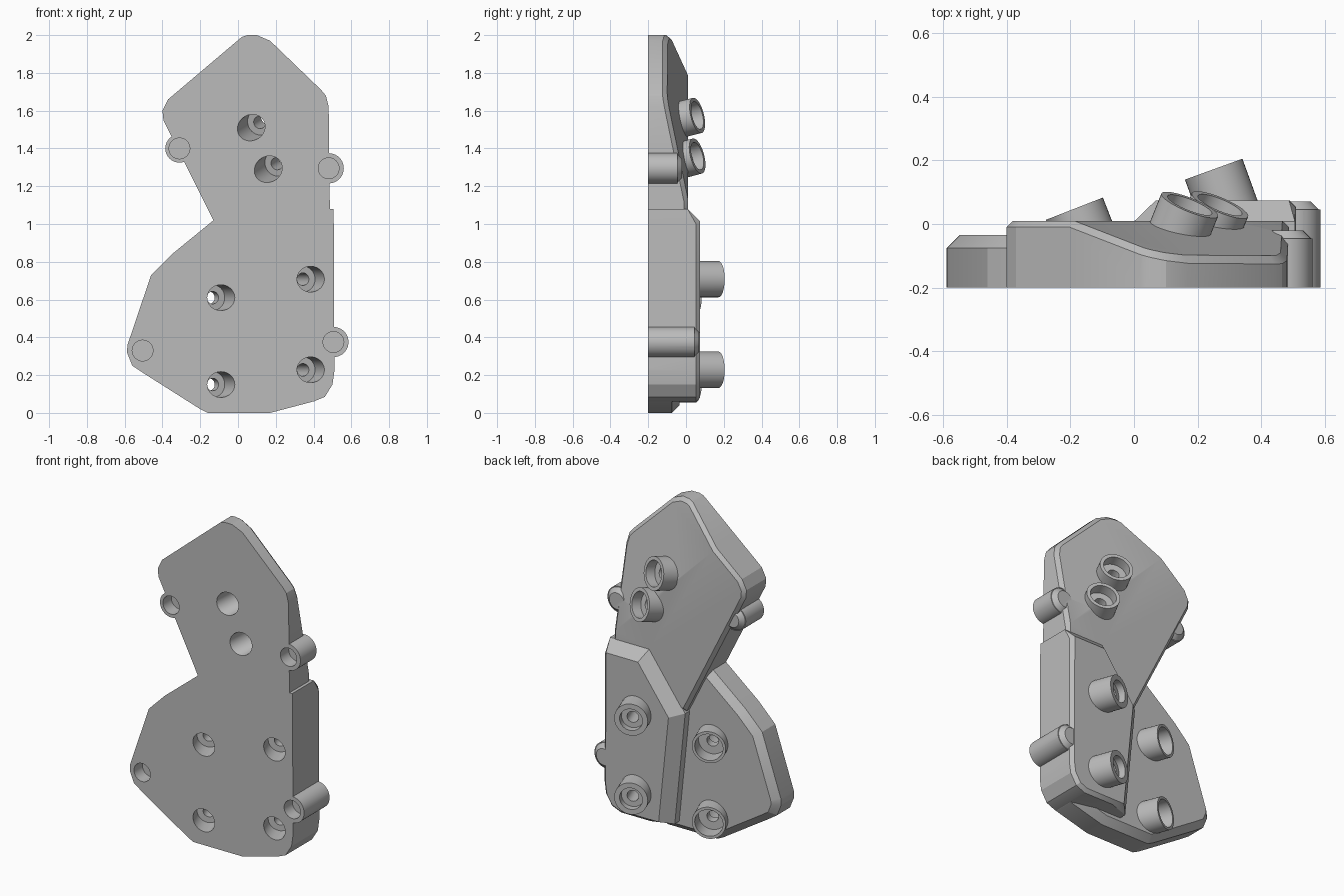
import bpy, bmesh
from mathutils import Vector

if "Cube" in bpy.data.objects:
    bpy.data.objects.remove(bpy.data.objects["Cube"], do_unlink=True)

FRONT = -0.2
grey = bpy.data.materials.new("plain grey")
grey.use_nodes = True
grey.diffuse_color = (0.5, 0.5, 0.5, 1)
grey.node_tree.nodes["Principled BSDF"].inputs["Base Color"].default_value = (0.5, 0.5, 0.5, 1)


def to_object(name, bm):
    bmesh.ops.recalc_face_normals(bm, faces=bm.faces)
    mesh = bpy.data.meshes.new(name)
    bm.to_mesh(mesh)
    bm.free()
    mesh.materials.append(grey)
    obj = bpy.data.objects.new(name, mesh)
    bpy.context.collection.objects.link(obj)
    return obj


def inset(pts, widths):
    """Move each edge of an outline inwards by its own width."""
    n = len(pts)
    area = sum(pts[i - 1].cross(pts[i]) for i in range(n))
    side = 1 if area > 0 else -1
    result = []
    for i in range(n):
        a = (pts[i] - pts[i - 1]).normalized()
        b = (pts[(i + 1) % n] - pts[i]).normalized()
        na, nb = Vector((-a.y, a.x)) * side, Vector((-b.y, b.x)) * side
        wa, wb = widths[i - 1], widths[i]
        det = a.cross(b)
        if abs(det) < 0.02:
            result.append(pts[i] + (na + nb) * (wa + wb) / 4)
        else:
            # Meeting point of the two shifted edges
            p, q = pts[i] + na * wa, pts[i] + nb * wb
            result.append(p + a * ((q - p).cross(b) / det))
    return result


def plate(name, outline, back, start, widths):
    """Extruded outline with a chamfered back rim; widths are per edge."""
    pts = [Vector(p) for p in outline]
    n = len(pts)
    if not isinstance(widths, list):
        widths = [widths] * n
    inner = inset(pts, widths)
    bm = bmesh.new()
    rings = [[bm.verts.new((p.x, start, p.y)) for p in pts],
             [bm.verts.new((p.x, back - max(widths[i - 1], widths[i]), p.y))
              for i, p in enumerate(pts)],
             [bm.verts.new((p.x, back, p.y)) for p in inner]]
    for lo, hi in zip(rings, rings[1:]):
        for i in range(n):
            j = (i + 1) % n
            bm.faces.new((lo[i], lo[j], hi[j], hi[i]))
    bm.faces.new(rings[0])
    bm.faces.new(rings[-1])
    return to_object(name, bm)


def rod(name, p, q, r, r_end=None):
    p, q = Vector(p), Vector(q)
    bm = bmesh.new()
    bmesh.ops.create_cone(bm, cap_ends=True, segments=40, radius1=r,
                          radius2=r if r_end is None else r_end, depth=(q - p).length)
    bm.transform((q - p).to_track_quat('Z', 'Y').to_matrix().to_4x4())
    bmesh.ops.translate(bm, verts=bm.verts, vec=(p + q) / 2)
    return to_object(name, bm)


def combine(body, tool, operation):
    mod = body.modifiers.new("combine", 'BOOLEAN')
    mod.operation, mod.solver, mod.object = operation, 'EXACT', tool
    bpy.context.view_layer.update()
    result = bpy.data.meshes.new_from_object(
        body.evaluated_get(bpy.context.evaluated_depsgraph_get()))
    body.modifiers.clear()
    body.data = result
    bpy.data.objects.remove(tool, do_unlink=True)


# Upper plate, with its upper corner bent forwards
upper = plate("mounting_plate", [
    (.05, 2), (.1, 2), (.17, 1.97), (.44, 1.71), (.465, 1.68), (.48, 1.62), (.49, .76),
    (0, .76), (-.37, 1.5), (-.395, 1.55), (-.4, 1.6), (-.37, 1.66), (.02, 1.99)],
    .01, -.25, .02)
bm = bmesh.new()
bm.from_mesh(upper.data)
bmesh.ops.bisect_plane(bm, geom=bm.verts[:] + bm.edges[:] + bm.faces[:], dist=1e-5,
                       plane_co=(0, 0, 1.6), plane_no=(1, 0, 1))
for v in bm.verts:
    if v.co.y > -.1:
        v.co.y -= .21 * max(0, v.co.x + v.co.z - 1.6)
bm.to_mesh(upper.data)
bm.free()
body = upper

# Thin lower wing
parts = [plate("lower_wing", [
    (.03, 1.15), (-.35, .84), (-.46, .73), (-.585, .36), (-.588, .32), (-.56, .25),
    (-.5, .21), (-.2, .02), (-.16, 0), (.17, 0), (.39, .058), (.45, .085), (.49, .15),
    (.5, .22), (.45, 1.1)], -.035, -.26, .04)]

# Raised lower block: wide slope inwards, narrow chamfer outside
parts.append(plate("raised_block", [
    (.505, 1.08), (.24, 1.08), (0, .75), (.07, .06), (.2, .06), (.4, .06), (.46, .085),
    (.5, .15), (.51, .22), (.507, 1)], .073, -.27, [.065] * 3 + [.02] * 7))

# Locating pegs: x, z, radius, back end
pegs = [(-.31, 1.4, .075, 0), (.48, 1.295, .08, -.02), (.505, .375, .08, .07)]
for x, z, r, end in pegs:
    parts.append(rod("peg", (x, -.28, z), (x, end - .025, z), r))
    parts.append(rod("peg_tip", (x, end - .03, z), (x, end, z), r, r - .03))

# Tilted screw posts: front centre, tip centre, recess radius, recess depth
posts = [((.07, 1.51), (.175, .06, 1.575), .075, .06),
         ((.16, 1.29), (.27, .06, 1.36), .075, .06)]
for z in (.61, .15):
    posts.append(((-.09, z), (-.187, .048, z), .08, .09))
for z in (.708, .228):
    posts.append(((.385, z), (.25, .172, z), .065, .04))

cutters = []
for (x, z), tip, recess, depth in posts:
    front, tip = Vector((x, FRONT, z)), Vector(tip)
    d = (tip - front).normalized()
    parts.append(rod("screw_post", front + d * .06, tip, .096))
    cutters += [rod("front_bore", front - d * .2, front + d * .12, .068),
                rod("screw_hole", front, tip + d * .1, .033),
                rod("back_recess", tip - d * depth, tip + d * .1, recess)]

# Blind holes in the pegs and the wing corner
for x, z in [p[:2] for p in pegs] + [(-.505, .33)]:
    cutters.append(rod("blind_hole", (x, -.4, z), (x, FRONT + .08, z), .055))

# Slab that trims the front flat
bm = bmesh.new()
bmesh.ops.create_cube(bm, size=1)
bmesh.ops.scale(bm, verts=bm.verts, vec=(4, .3, 6))
bmesh.ops.translate(bm, verts=bm.verts, vec=(0, FRONT - .15, 1))
cutters.append(to_object("front_trim", bm))

for part in parts:
    combine(body, part, 'UNION')
for cutter in cutters:
    combine(body, cutter, 'DIFFERENCE')

# Smooth round walls, keep edges crisp
bpy.ops.object.select_all(action='DESELECT')
body.select_set(True)
bpy.context.view_layer.objects.active = body
bpy.ops.object.shade_smooth_by_angle(angle=.4)
